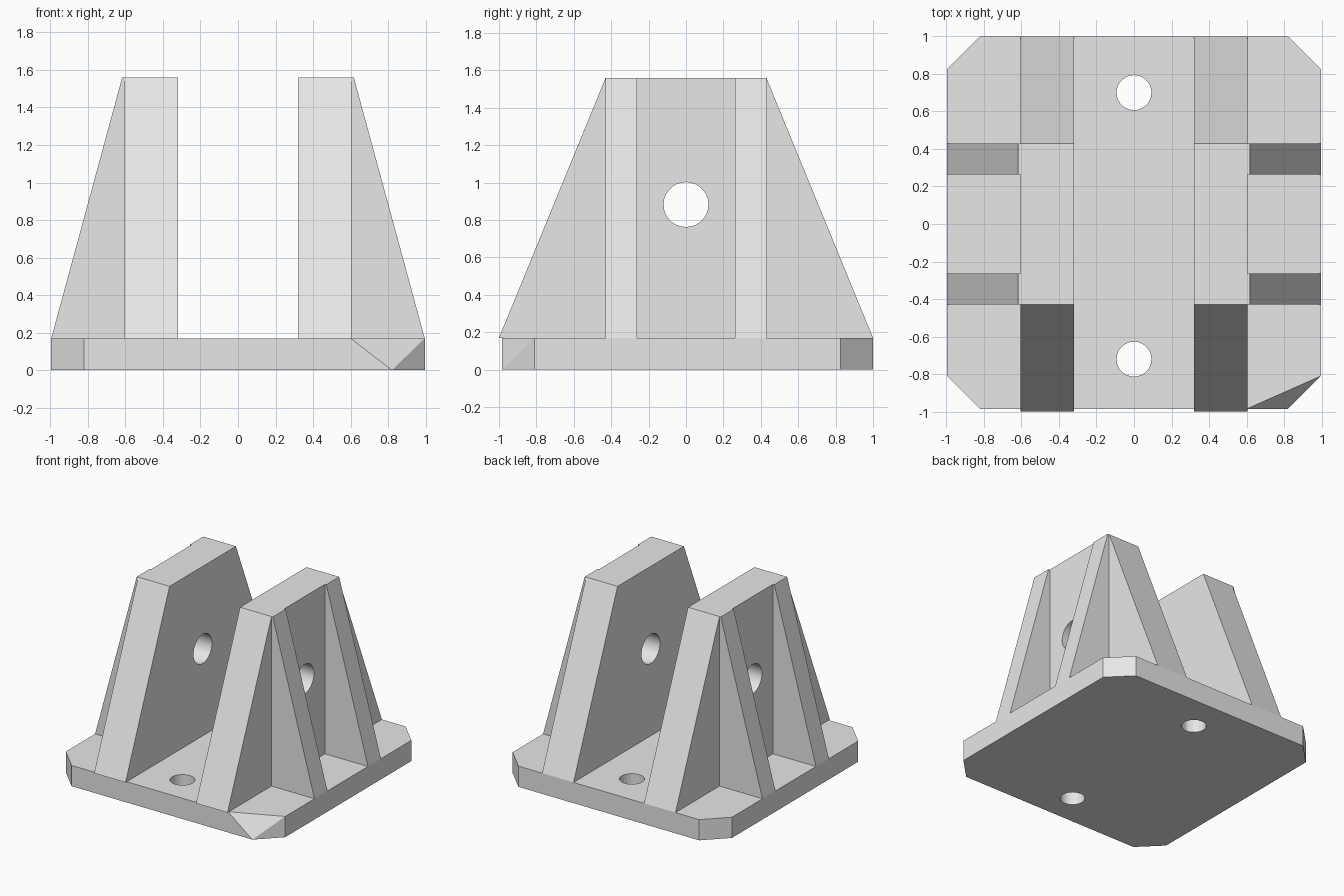
import bpy, bmesh
from math import pi

cube = bpy.data.objects.get("Cube")
if cube:
    bpy.data.objects.remove(cube, do_unlink=True)

# One plain grey for the whole bracket
grey = bpy.data.materials.new("light_grey")
grey.use_nodes = True
GREY = (0.8, 0.8, 0.8, 1)
grey.diffuse_color = GREY
for node in grey.node_tree.nodes:
    if node.type == 'BSDF_PRINCIPLED':
        node.inputs["Base Color"].default_value = GREY

TOP, BASE = 1.56, 0.17          # top of the walls, top of the base plate
EDGE, CUT = 0.995, 0.175        # half width of the plate, corner chamfer
FRONT, BACK = -0.985, 1.0
INNER, OUTER = 0.32, 0.605      # wall faces


def convex_part(name, points):
    """Solid with flat faces around a set of corner points."""
    mesh = bpy.data.meshes.new(name)
    bm = bmesh.new()
    for p in points:
        bm.verts.new(p)
    bmesh.ops.convex_hull(bm, input=bm.verts[:])
    bmesh.ops.dissolve_limit(bm, angle_limit=0.005, verts=bm.verts[:], edges=bm.edges[:])
    bmesh.ops.recalc_face_normals(bm, faces=bm.faces[:])
    bm.to_mesh(mesh)
    bm.free()
    mesh.materials.append(grey)
    obj = bpy.data.objects.new(name, mesh)
    bpy.context.collection.objects.link(obj)
    return obj


def drill(obj, centre, radius, rotation=(0, 0, 0)):
    """Cut a round through hole and smooth its bore."""
    bpy.ops.mesh.primitive_cylinder_add(vertices=28, radius=radius, depth=0.8,
                                        location=centre, rotation=rotation)
    cutter = bpy.context.object
    cutter.data.materials.append(grey)
    mod = obj.modifiers.new("hole", 'BOOLEAN')
    mod.operation, mod.solver, mod.object = 'DIFFERENCE', 'EXACT', cutter
    bpy.ops.object.select_all(action='DESELECT')
    obj.select_set(True)
    bpy.context.view_layer.objects.active = obj
    bpy.ops.object.modifier_apply(modifier=mod.name)
    bpy.data.objects.remove(cutter, do_unlink=True)
    bpy.ops.object.shade_smooth_by_angle(angle=pi / 9)


# Base plate: chamfered octagon, with one upper front corner sliced away
outline = []
for sx in (-1, 1):
    for y, inward in ((FRONT, 1), (BACK, -1)):
        outline += [(sx * (EDGE - CUT), y), (sx * EDGE, y + inward * CUT)]
corners = [(x, y, 0) for x, y in outline]
corners += [(x, y, BASE) for x, y in outline if not (0 < x < EDGE and y == FRONT)]
corners.append((0.6, FRONT, BASE))
base = convex_part("base_plate", corners)
for y in (-0.72, 0.70):
    drill(base, (0, y, BASE / 2), 0.093)

for side, s in (("left", 1), ("right", -1)):
    # Upright wall, sloping at front and back, with a pin hole
    profile = [(-1, BASE), (1, BASE), (0.43, TOP), (-0.43, TOP)]
    wall = convex_part(side + "_wall",
                       [(s * x, y, z) for x in (INNER, OUTER) for y, z in profile])
    drill(wall, (s * (INNER + OUTER) / 2, 0, 0.883), 0.12, (0, pi / 2, 0))

    # Two tapering ribs on the outside of each wall
    rib = [(0.59, BASE), (EDGE, BASE), (0.617, TOP), (0.59, TOP)]
    for end, ys in (("front", (-0.43, -0.263)), ("back", (0.263, 0.43))):
        convex_part(f"{side}_{end}_rib", [(s * x, y, z) for y in ys for x, z in rib])
